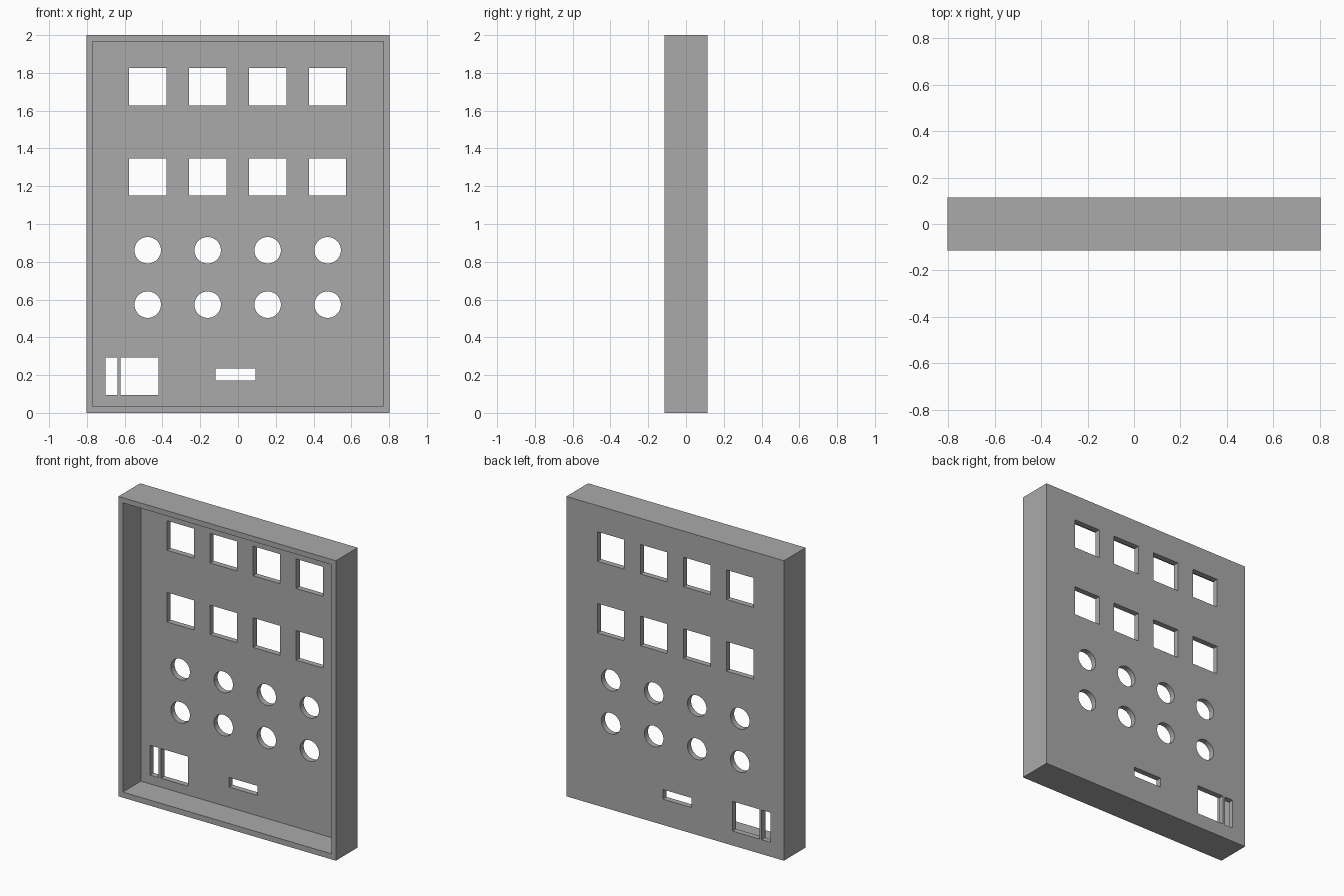
import bpy
import bmesh
from math import radians
from mathutils import Matrix, Vector

if "Cube" in bpy.data.objects:
    bpy.data.objects.remove(bpy.data.objects["Cube"], do_unlink=True)

WIDTH, DEPTH, HEIGHT = 1.604, 0.228, 2.0
BACK = 0.038                      # thickness of the back panel
FRONT_Y, BACK_Y = -DEPTH / 2, DEPTH / 2

grey = bpy.data.materials.new("grey plastic")
grey.use_nodes = True
colour = (0.4, 0.4, 0.4, 1)
grey.diffuse_color = colour
grey.node_tree.nodes["Principled BSDF"].inputs["Base Color"].default_value = colour


def add_box(bm, x0, x1, y0, y1, z0, z1):
    centre = Vector((x0 + x1, y0 + y1, z0 + z1)) / 2
    size = Matrix.Diagonal((x1 - x0, y1 - y0, z1 - z0, 1))
    bmesh.ops.create_cube(bm, size=1, matrix=Matrix.Translation(centre) @ size)


def add_window(bm, x, z, w, h):
    add_box(bm, x - w / 2, x + w / 2, 0, DEPTH, z - h / 2, z + h / 2)


def add_round_hole(bm, x, z, radius):
    place = Matrix.Translation((x, BACK_Y, z)) @ Matrix.Rotation(radians(90), 4, "X")
    bmesh.ops.create_cone(bm, cap_ends=True, segments=48, radius1=radius,
                          radius2=radius, depth=DEPTH, matrix=place)


def make_object(name, bm):
    mesh = bpy.data.meshes.new(name)
    bm.to_mesh(mesh)
    bm.free()
    mesh.materials.append(grey)
    obj = bpy.data.objects.new(name, mesh)
    bpy.context.collection.objects.link(obj)
    return obj


# Outer block of the housing
bm = bmesh.new()
add_box(bm, -WIDTH / 2, WIDTH / 2, FRONT_Y, BACK_Y, 0, HEIGHT)
housing = make_object("panel_housing", bm)

# Hollow, open to the front
bm = bmesh.new()
add_box(bm, -0.77, 0.77, FRONT_Y - 0.1, BACK_Y - BACK, 0.037, 1.965)
cavity = make_object("cavity_cutter", bm)

# Openings through the back panel
bm = bmesh.new()
for column in range(4):
    x = -0.478 + 0.3175 * column
    for z in (1.727, 1.249):
        add_window(bm, x, z, 0.197, 0.197)
    for z in (0.861, 0.573):
        add_round_hole(bm, x, z, 0.07)
add_window(bm, -0.67, 0.195, 0.064, 0.198)     # narrow slit
add_window(bm, -0.522, 0.195, 0.2, 0.198)      # corner window
add_window(bm, -0.014, 0.204, 0.211, 0.064)    # low slot
openings = make_object("openings_cutter", bm)

for cutter in (cavity, openings):
    cut = housing.modifiers.new(cutter.name, "BOOLEAN")
    cut.operation = "DIFFERENCE"
    cut.solver = "EXACT"
    cut.object = cutter

# Bake the cuts, then smooth only the round hole walls
bpy.ops.object.select_all(action="DESELECT")
housing.select_set(True)
bpy.context.view_layer.objects.active = housing
for cutter in (cavity, openings):
    bpy.ops.object.modifier_apply(modifier=cutter.name)
    bpy.data.objects.remove(cutter, do_unlink=True)
bpy.ops.object.shade_smooth_by_angle(angle=radians(30))
